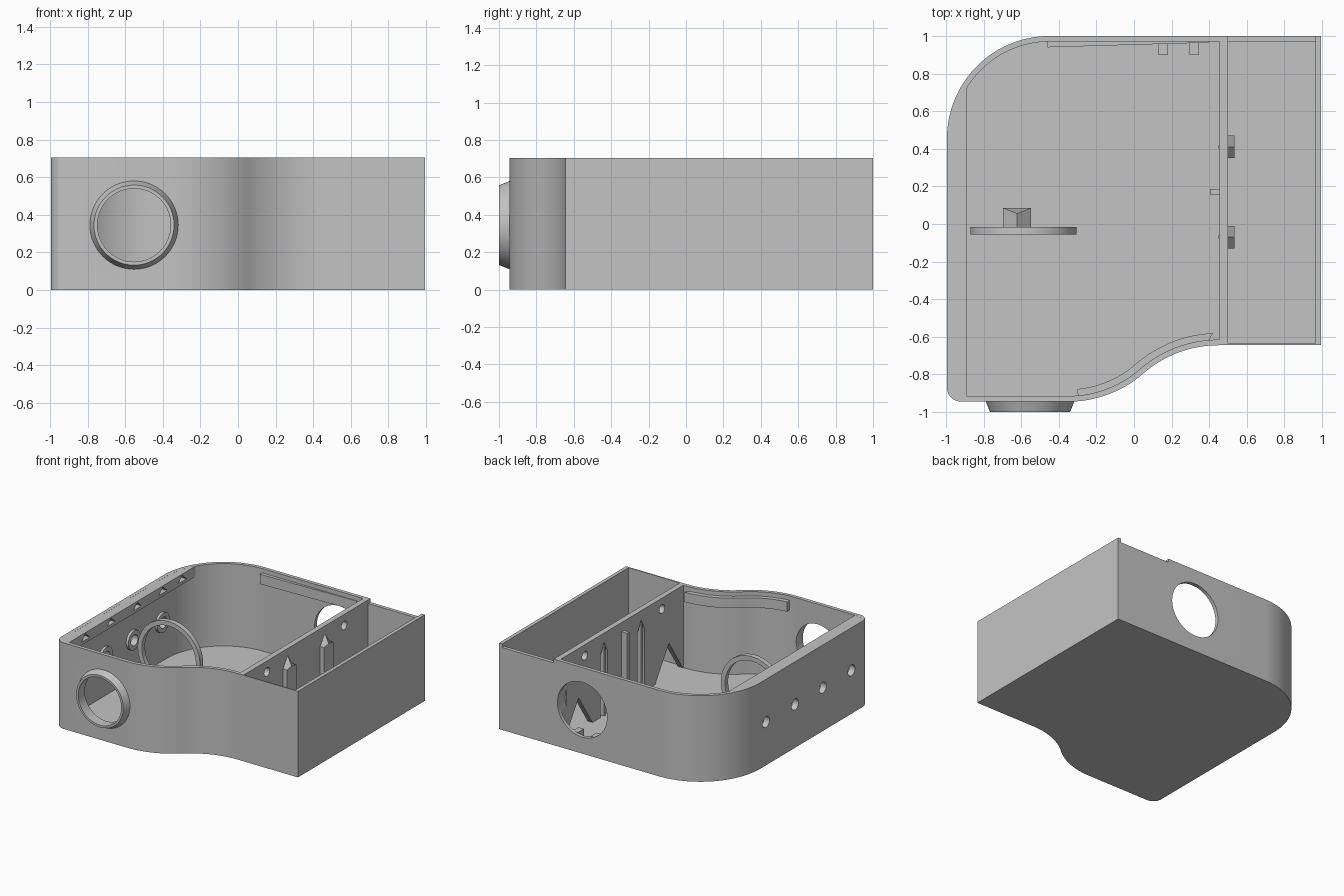
import bpy, bmesh
from math import sin, cos, radians, atan, degrees

if "Cube" in bpy.data.objects:
    bpy.data.objects.remove(bpy.data.objects["Cube"])

grey = bpy.data.materials.new("light_grey")
grey.use_nodes = True
colour = (0.55, 0.55, 0.55, 1)
grey.diffuse_color = colour
grey.node_tree.nodes["Principled BSDF"].inputs["Base Color"].default_value = colour

TOP, FLOOR, WALL = 0.705, 0.03, 0.03
BEND = 2 * degrees(atan(0.375))
R = 0.4 / sin(radians(BEND))


def arc(cx, cy, r, start, end, n):
    angles = [radians(start + (end - start) * i / n) for i in range(n + 1)]
    return [(cx + r * cos(a), cy + r * sin(a)) for a in angles]


def circle(cx, cy, r, n=48):
    return arc(cx, cy, r, 0, 360, n)[:-1]


def rect(a0, a1, b0, b1):
    return [(a0, b0), (a1, b0), (a1, b1), (a0, b1)]


def house(c, half, base, shoulder, peak):
    return [(c - half, base), (c + half, base), (c + half, shoulder),
            (c, peak), (c - half, shoulder)]


def prism(name, pts, lo, hi, axis="Z"):
    """Extrude a flat outline along an axis."""
    place = {"X": lambda a, b, c: (c, a, b),
             "Y": lambda a, b, c: (a, c, b),
             "Z": lambda a, b, c: (a, b, c)}[axis]
    bm = bmesh.new()
    low = [bm.verts.new(place(a, b, lo)) for a, b in pts]
    high = [bm.verts.new(place(a, b, hi)) for a, b in pts]
    bm.faces.new(low)
    bm.faces.new(high)
    for i in range(len(pts)):
        j = (i + 1) % len(pts)
        bm.faces.new((low[i], low[j], high[j], high[i]))
    bmesh.ops.recalc_face_normals(bm, faces=bm.faces)
    mesh = bpy.data.meshes.new(name)
    bm.to_mesh(mesh)
    bm.free()
    ob = bpy.data.objects.new(name, mesh)
    mesh.materials.append(grey)
    bpy.context.collection.objects.link(ob)
    return ob


def select(ob):
    bpy.ops.object.select_all(action="DESELECT")
    ob.select_set(True)
    bpy.context.view_layer.objects.active = ob


def cut(target, pts, lo, hi, axis="Z"):
    """Subtract an extruded outline from a part."""
    cutter = prism("cutter", pts, lo, hi, axis)
    cutter.hide_render = True
    mod = target.modifiers.new("cut", "BOOLEAN")
    mod.operation, mod.solver, mod.object = "DIFFERENCE", "EXACT", cutter
    select(target)
    bpy.ops.object.modifier_apply(modifier=mod.name)
    bpy.data.objects.remove(cutter)


def smooth(ob):
    select(ob)
    bpy.ops.object.shade_smooth_by_angle(angle=radians(30))


def s_curve(d):
    return (arc(-0.35, -0.945 + R, R - d, 270, 270 + BEND, 16)
            + arc(0.45, -0.645 - R, R + d, 90 + BEND, 90, 16)[1:])


def left_end(d):
    return (arc(-0.45, 0.455, 0.545 - d, 90, 180, 32),
            arc(-0.92, -0.87, 0.075 - d, 180, 270, 8))


def outline(d, right):
    back, front = left_end(d)
    return front + s_curve(d) + [(right, -0.645 + d), (right, 1 - d)] + back


# Tray body with a main bay and a side bay, leaving a divider between them
body = prism("tray_body", outline(0, 0.995), 0, TOP)
cut(body, outline(WALL, 0.455), FLOOR, 1)
cut(body, rect(0.5, 0.965, -0.635, 0.97), FLOOR, 1)
cut(body, rect(0.5, 0.965, 0.9, 1.1), TOP - 0.03, 1)

# Round openings in the front and back walls
cut(body, circle(-0.553, 0.345, 0.195), -1.1, -0.85, "Y")
cut(body, circle(0.24, 0.36, 0.225), 0.9, 1.1, "Y")

# Screw holes in the side wall, each with an inner washer
for y in (-0.72, -0.35, 0.01, 0.385):
    cut(body, circle(y, 0.355, 0.045, 24), -1.1, -0.9, "X")
    washer = prism("hole_washer", circle(y, 0.355, 0.08, 32), -0.97, -0.945, "X")
    cut(washer, circle(y, 0.355, 0.045, 24), -1.1, -0.9, "X")
    smooth(washer)

# Openings in the divider
for y in (-0.34, 0.66):
    cut(body, circle(y, 0.615, 0.035, 24), 0.4, 0.55, "X")
for y in (-0.43, 0.74):
    cut(body, [(y - 0.18, FLOOR), (y + 0.18, FLOOR), (y, 0.3)], 0.4, 0.55, "X")

# Pointed pockets on the divider with a thin fin in each recess
for y in (-0.07, 0.41):
    cut(body, house(y, 0.045, FLOOR, 0.54, 0.63), 0.4, 0.499, "X")
    pocket = prism("divider_pocket", house(y, 0.06, FLOOR, 0.56, 0.65), 0.498, 0.535, "X")
    for v in pocket.data.vertices:
        if v.co.x > 0.53 and v.co.z > 0.6:
            v.co.z = 0.57
    prism("pocket_fin", rect(y - 0.008, y + 0.008, FLOOR, 0.6), 0.45, 0.5, "X")
prism("divider_rib", rect(0.405, 0.456, 0.155, 0.185), FLOOR, 0.63)
smooth(body)

# Overhanging ledge along the thick side, with triangular recesses
back, front = left_end(WALL / 2)
edge = [p for p in back + front if p[0] < -0.89]
edge = [(-0.89, 0.715)] + edge + [(-0.89, -0.92)]
ledge = prism("side_ledge", edge, 0.62, TOP - 0.0005)
for y in (-0.7, -0.37, -0.03, 0.3, 0.55):
    cut(ledge, [(y - 0.055, 0.645), (y + 0.055, 0.645), (y, 0.695)], -0.935, -0.87, "X")

# Tapered spout on the front wall
bpy.ops.mesh.primitive_cone_add(vertices=64, radius1=0.237, radius2=0.213, depth=0.06,
                                location=(-0.553, -0.97, 0.345), rotation=(radians(90), 0, 0))
spout = bpy.context.object
spout.name = "front_spout"
spout.data.materials.append(grey)
cut(spout, circle(-0.553, 0.345, 0.195), -1.1, -0.85, "Y")
smooth(spout)

# Upright ring with its foot and a ridged wedge behind it
ring = prism("upright_ring", circle(-0.588, 0.345, 0.283, 64), -0.055, -0.015, "Y")
cut(ring, circle(-0.588, 0.345, 0.245, 64), -0.1, 0.1, "Y")
smooth(ring)
prism("ring_foot", rect(-0.7, -0.475, FLOOR, 0.085), -0.055, -0.015, "Y")
wedge = prism("ring_wedge", house(-0.622, 0.075, FLOOR, 0.07, 0.14), -0.015, 0.085, "Y")
for v in wedge.data.vertices:
    if v.co.z > 0.1 and v.co.y > 0:
        v.co.y = 0.055

# Lid rails under the rim
inner = [p for p in s_curve(0.065) if -0.31 < p[0] < 0.42]
outer = [p for p in s_curve(0.02) if -0.31 < p[0] < 0.42]
smooth(prism("front_rail", outer + inner[::-1], 0.59, 0.67))
prism("back_rail", [(-0.46, 0.94), (0.4, 0.965), (0.4, 0.98), (-0.46, 0.98)], 0.59, 0.67)

# Small posts by the back opening
for x in (0.155, 0.32):
    prism("back_post", rect(x - 0.025, x + 0.025, 0.9, 0.975), FLOOR, 0.15)
